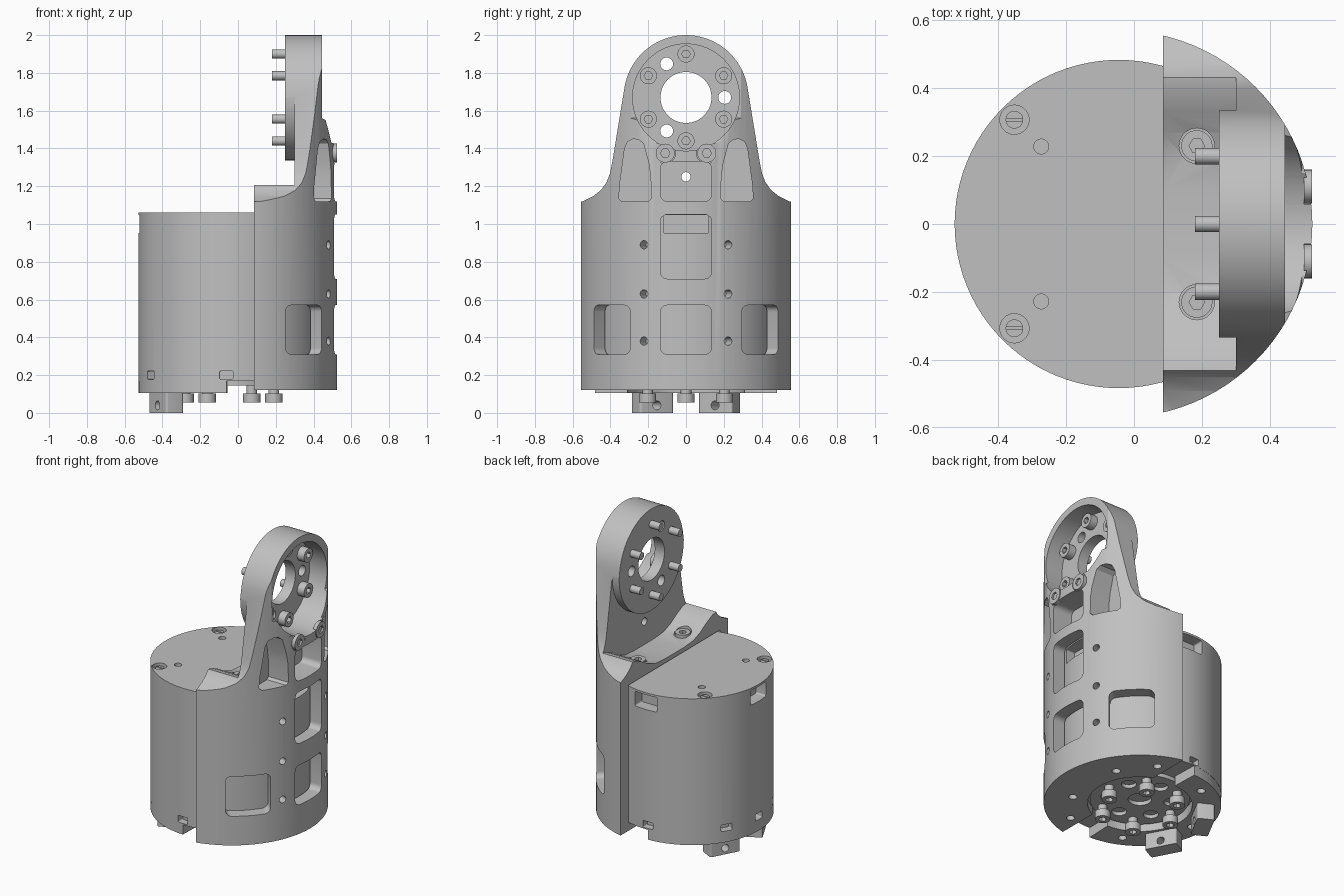
import bpy, bmesh, math
from math import sin, cos, pi, radians
from mathutils import Matrix, Vector

if "Cube" in bpy.data.objects:
    bpy.data.objects.remove(bpy.data.objects["Cube"], do_unlink=True)

CX = -0.045          # axis of the drum
RING_Z = 1.67        # centre height of the arm ring

grey = bpy.data.materials.new("light_grey")
grey.use_nodes = True
grey.diffuse_color = (0.53, 0.53, 0.53, 1)
grey.node_tree.nodes["Principled BSDF"].inputs["Base Color"].default_value = (0.53, 0.53, 0.53, 1)


def prism(name, pts, lo, hi, axis="z", turn=0):
    """Extrude an outline along x (outline in y, z) or z (outline in x, y), turned about the drum axis."""
    bm = bmesh.new()
    place = (lambda u, v, w: (w, u, v)) if axis == "x" else (lambda u, v, w: (u, v, w))
    base = bm.faces.new([bm.verts.new(place(u, v, lo)) for u, v in pts])
    ext = bmesh.ops.extrude_face_region(bm, geom=[base])
    step = Vector(place(0, 0, hi - lo))
    bmesh.ops.translate(bm, vec=step, verts=[v for v in ext["geom"] if isinstance(v, bmesh.types.BMVert)])
    bmesh.ops.recalc_face_normals(bm, faces=bm.faces)
    if turn:
        bmesh.ops.rotate(bm, cent=(CX, 0, 0), matrix=Matrix.Rotation(radians(turn), 3, "Z"), verts=bm.verts)
    mesh = bpy.data.meshes.new(name)
    bm.to_mesh(mesh)
    bm.free()
    mesh.materials.append(grey)
    ob = bpy.data.objects.new(name, mesh)
    bpy.context.scene.collection.objects.link(ob)
    return ob


def arc(u, v, r, a0=0, a1=360, n=64):
    full = a1 - a0 == 360
    return [(u + r * cos(radians(a0 + (a1 - a0) * i / n)), v + r * sin(radians(a0 + (a1 - a0) * i / n)))
            for i in range(n if full else n + 1)]


def cyl(name, u, v, r, lo, hi, axis="z", n=64, turn=0):
    return prism(name, arc(u, v, r, n=n), lo, hi, axis, turn)


def rounded(u, v, hw, hh, r=0.035):
    pts = []
    for k, (sx, sy) in enumerate([(1, 1), (-1, 1), (-1, -1), (1, -1)]):
        pts += arc(u + sx * (hw - r), v + sy * (hh - r), r, 90 * k, 90 * k + 90, 6)
    return pts


def combine(target, *tools, op="DIFFERENCE"):
    """Apply all tools to the target in one exact boolean, then drop them."""
    group = bpy.data.collections.new("cutters")
    bpy.context.scene.collection.children.link(group)
    for tool in tools:
        group.objects.link(tool)
    mod = target.modifiers.new("cut", "BOOLEAN")
    mod.operation, mod.solver = op, "EXACT"
    mod.operand_type, mod.collection = "COLLECTION", group
    bpy.context.view_layer.objects.active = target
    bpy.ops.object.modifier_apply(modifier=mod.name)
    for tool in tools:
        bpy.data.objects.remove(tool, do_unlink=True)
    bpy.data.collections.remove(group)
    return target


# Bracket: arm outline trimmed by the outer cylinder
right = [(0.6, 0.12), (0.6, 1.11), (0.545, 1.12), (0.49, 1.148), (0.45, 1.18), (0.42, 1.222),
         (0.402, 1.27), (0.39, 1.33)]
half = right + arc(0, RING_Z, 0.33, 9, 90, 20)
outline = half + [(-y, z) for y, z in reversed(half[:-1])]
bracket = prism("bracket", outline, 0.085, 0.7, "x")
combine(bracket, cyl("trim", CX, 0, 0.57, 0, 2.2, n=96), op="INTERSECT")

# Saddle above the drum, leaving the round boss of the ring standing
dip = [(0.46, 1.21), (0.43, 1.207), (0.39, 1.198), (0.33, 1.17), (0.27, 1.135), (0.2, 1.108), (0.1, 1.1)]
saddle = [(0.46, 2.2)] + dip + [(-y, z) for y, z in reversed(dip)] + [(-0.46, 2.2)]
saddle_cut = combine(prism("saddle_cut", saddle, 0, 0.3, "x"),
                     cyl("ring_boss", 0, RING_Z, 0.334, 0.25, 0.4, "x", 80))

# Flattened back of the ring, with a slope running out to the cylinder
back = prism("back_cut", [(0.445, 2.2), (0.445, 1.56), (0.465, 1.55), (0.495, 1.43), (0.8, 1.43), (0.8, 2.2)], -1, 1)
back.data.transform(Matrix.Rotation(pi / 2, 4, "X"))

cuts = [saddle_cut, back,
        cyl("bore", CX, 0, 0.49, 0.17, 1.072, n=96),
        cyl("rotor_opening", CX, 0, 0.31, 0, 0.3),
        cyl("ring_cavity", 0, RING_Z, 0.283, 0.32, 0.81, "x"),
        cyl("ring_bore", 0, RING_Z, 0.135, 0, 0.82, "x"),
        prism("middle_pocket", rounded(0, 1.225, 0.135, 0.105), 0.37, 0.83, "x"),
        cyl("pocket_hole", 0, 1.25, 0.025, 0.2, 0.84, "x", 20),
        prism("tall_window", rounded(0, 0.88, 0.135, 0.17), 0.3, 0.85, "x")]
cuts += [cyl("ring_hole", 0.205 * cos(radians(a)), RING_Z + 0.205 * sin(radians(a)), 0.034, 0, 0.86, "x", 24)
         for a in (0, 120, 240)]
cuts += [prism("window", rounded(0, 0.44, 0.135, 0.13), 0.3, 0.87, "x", turn) for turn in (0, 45, -45)]
pocket = [(0.2, 1.12), (0.34, 1.12), (0.355, 1.135), (0.352, 1.2), (0.325, 1.4), (0.31, 1.435),
          (0.28, 1.45), (0.25, 1.447), (0.225, 1.425), (0.197, 1.32), (0.187, 1.25), (0.185, 1.135)]
for s in (1, -1):
    cuts += [prism("side_pocket", [(s * y, z) for y, z in pocket], 0.35, 0.88, "x"),
             cyl("arm_seat", 0, 1.375, 0.055, 0.5, 0.89, "x", 28)]
    cuts[-1].data.transform(Matrix.Translation((0, s * 0.11, 0)))
    cuts += [cyl("pin_hole", 0, z, 0.022, 0.3, 0.7, "x", 20, s * 23) for z in (0.38, 0.63, 0.89)]
    cuts += [cyl("screw_seat", 0.185, s * 0.23, 0.052, 1.1, 1.3, n=32),
             cyl("floor_hole", CX + 0.35, s * 0.2, 0.025, 0, 0.3, n=20),
             cyl("floor_hole", CX + 0.2, s * 0.4, 0.025, 0, 0.3, n=20)]
combine(bracket, *cuts)

# Motor drum with connector slots, small notches and lid screws
drum = cyl("drum", CX, 0, 0.483, 0.17, 1.062, n=96)
cuts = [prism("slot", rounded(0, 1.0, hw, 0.048, 0.01), 0.36, 0.6, "x", turn)
        for turn, hw in ((0, 0.12), (90, 0.08), (180, 0.08))]
cuts += [prism("notch", rounded(0, 0.2, 0.035, 0.022, 0.006), 0.39, 0.61, "x", turn)
         for turn in (150, 92, 210, 268, 180)]
for s in (1, -1):
    cuts += [cyl("sink", -0.352, s * 0.307, 0.043, 1.03, 1.2, n=32),
             cyl("pin", -0.273, s * 0.228, 0.022, 1.0, 1.2, n=24)]
    screw = cyl("lid_screw", -0.352, s * 0.307, 0.026, 1.02, 1.052, n=24)
    combine(screw, prism("slit", rounded(-0.352, s * 0.307, 0.03, 0.004, 0.001), 1.04, 1.1))
combine(drum, *cuts)

# Underside: flange sector, rotor and lugs
sector = arc(CX, 0, 0.482, 92, 268, 48) + arc(CX, 0, 0.31, 268, 92, 40)
flange = prism("bottom_flange", sector, 0.105, 0.175)
combine(flange, *[cyl("flange_hole", CX + 0.4 * cos(radians(a)), 0.4 * sin(radians(a)), 0.025, 0, 0.16, n=20)
                  for a in (115, 180, 245)])
rotor = cyl("rotor", CX, 0, 0.295, 0.145, 0.18)
combine(rotor, cyl("rotor_bore", CX, 0, 0.07, 0.1, 0.17, n=32),
        *[cyl("rotor_hole", CX + 0.19 * cos(radians(a)), 0.19 * sin(radians(a)), 0.045, 0.1, 0.168, n=24)
          for a in range(30, 390, 60)])
for s in (1, -1):
    lug = prism("lug", rounded(CX - 0.38, 0, 0.052, 0.1, 0.012), 0, 0.11, turn=-s * 28)
    combine(lug, cyl("lug_hole", 0, 0.04, 0.024, -0.6, 0, "x", 20, -s * 28))


# Socket head bolts
def bolt_mesh(name, r, height, shank, length):
    head = cyl(name, 0, 0, r, 0, height, n=28)
    if length:
        combine(head, cyl("shank", 0, 0, shank, -length, 0.01, n=20), op="UNION")
    combine(head, cyl("socket", 0, 0, r * 0.5, height * 0.5, height + 0.1, n=6))
    mesh = head.data
    bpy.data.objects.remove(head, do_unlink=True)
    return mesh


def place(name, mesh, loc, axis):
    ob = bpy.data.objects.new(name, mesh)
    ob.location = loc
    ob.rotation_euler = Vector(axis).to_track_quat("Z", "Y").to_euler()
    bpy.context.scene.collection.objects.link(ob)


ring_bolt = bolt_mesh("ring_bolt", 0.045, 0.05, 0.024, 0.14)
rotor_bolt = bolt_mesh("rotor_bolt", 0.046, 0.048, 0.028, 0.06)
saddle_bolt = bolt_mesh("saddle_bolt", 0.046, 0.035, 0.025, 0)
arm_bolt = bolt_mesh("arm_bolt", 0.05, 0.024, 0.03, 0.06)
for k in range(6):
    a = radians(60 * k + 30)
    place("ring_bolt", ring_bolt, (0.32, 0.23 * cos(a), RING_Z + 0.23 * sin(a)), (1, 0, 0))
    a = radians(60 * k)
    place("rotor_bolt", rotor_bolt, (CX + 0.235 * cos(a), 0.235 * sin(a), 0.103), (0, 0, -1))
for s in (1, -1):
    place("saddle_bolt", saddle_bolt, (0.185, s * 0.23, 1.09), (0, 0, 1))
    place("arm_bolt", arm_bolt, (0.5, s * 0.11, 1.375), (1, 0, 0))

# Smooth round surfaces, keep edges sharp
bpy.ops.object.select_all(action="DESELECT")
for ob in bpy.context.scene.objects:
    if ob.type == "MESH" and grey.name in ob.data.materials:
        ob.select_set(True)
        bpy.context.view_layer.objects.active = ob
bpy.ops.object.shade_smooth_by_angle(angle=radians(25))
